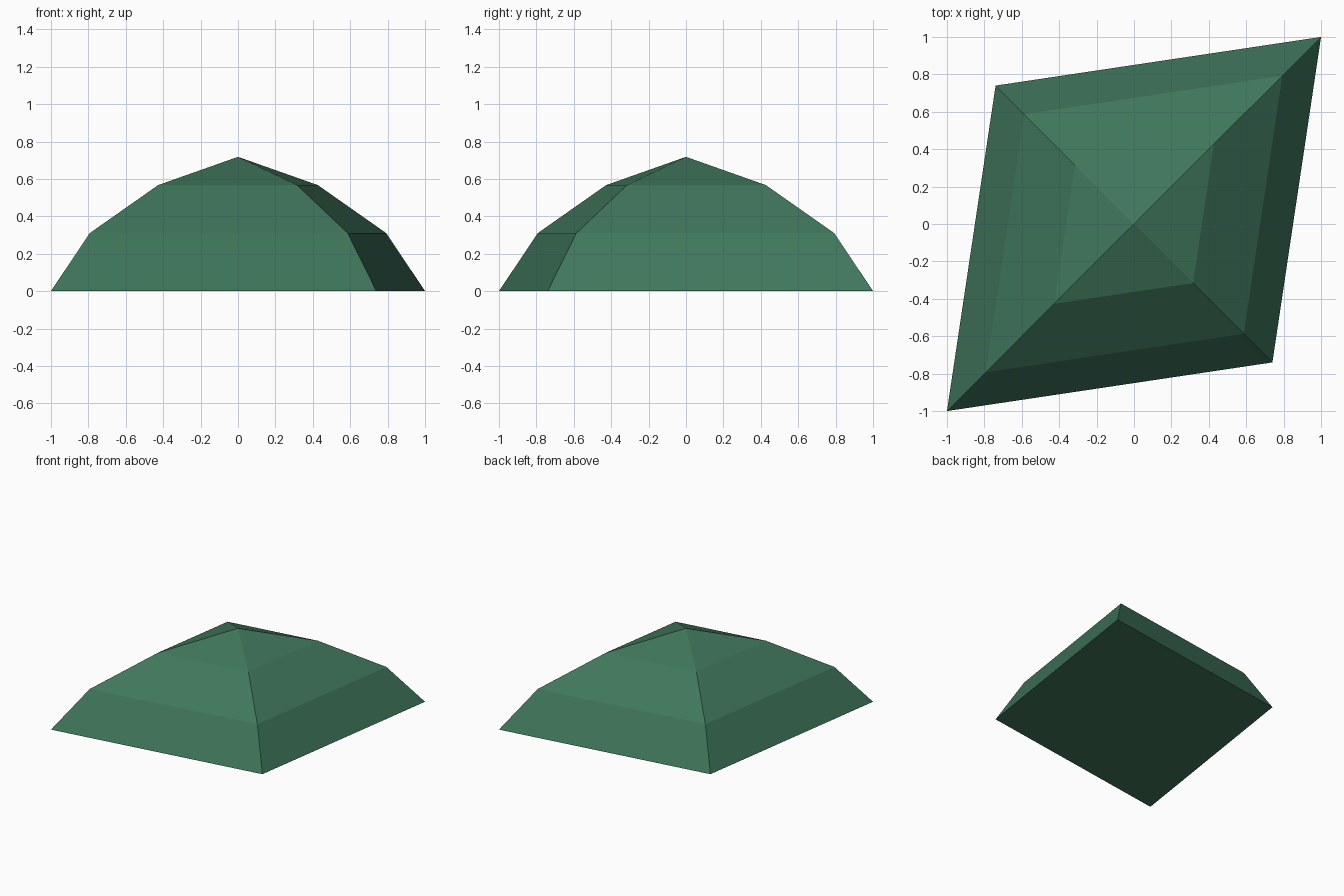
import bpy, bmesh

cube = bpy.data.objects.get("Cube")
if cube:
    bpy.data.objects.remove(cube, do_unlink=True)

# Single green material
green = bpy.data.materials.new("dark_green")
green.use_nodes = True
colour = (0.05, 0.18, 0.105, 1)
green.diffuse_color = colour
green.node_tree.nodes["Principled BSDF"].inputs["Base Color"].default_value = colour

# Rhombic footprint and the (scale, height) steps of the dome profile
corners = [(1, 1), (-0.74, 0.74), (-1, -1), (0.74, -0.74)]
steps = [(1, 0), (0.793, 0.31), (0.427, 0.567)]
peak_height = 0.718

# Stacked rings joined by flat bands, closed by a base and a peak
bm = bmesh.new()
rings = [[bm.verts.new((x * s, y * s, z)) for x, y in corners] for s, z in steps]
peak = bm.verts.new((0, 0, peak_height))
bm.faces.new(reversed(rings[0]))
for i in range(4):
    j = (i + 1) % 4
    for low, high in zip(rings, rings[1:]):
        bm.faces.new((low[i], low[j], high[j], high[i]))
    bm.faces.new((rings[-1][i], rings[-1][j], peak))
bmesh.ops.recalc_face_normals(bm, faces=bm.faces)

mesh = bpy.data.meshes.new("faceted_dome")
bm.to_mesh(mesh)
bm.free()
mesh.materials.append(green)
dome = bpy.data.objects.new("faceted_dome", mesh)
bpy.context.collection.objects.link(dome)
